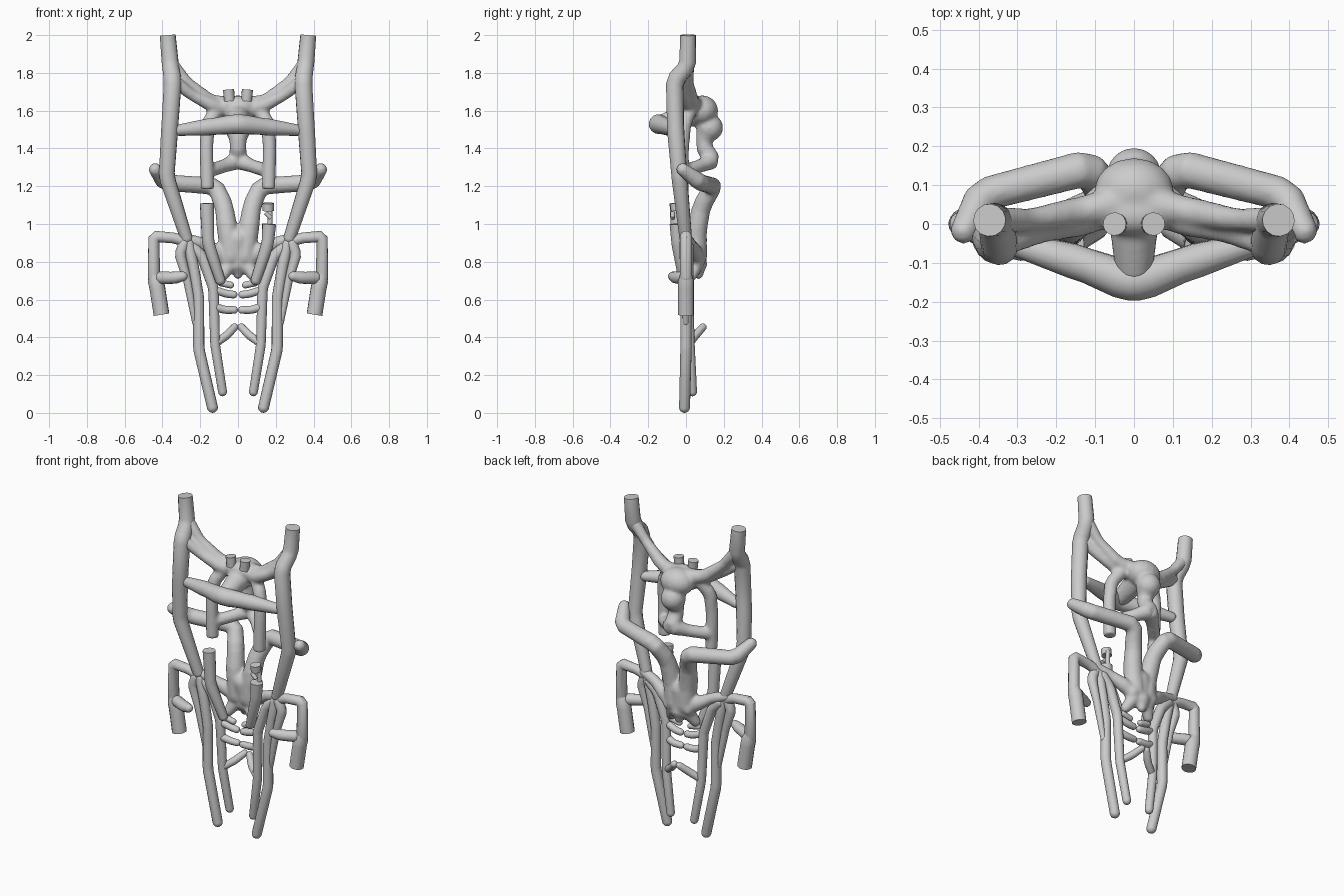
import bpy, bmesh, math
from mathutils import Vector

if "Cube" in bpy.data.objects:
    bpy.data.objects.remove(bpy.data.objects["Cube"])


def finish(name, bm, mirror, blend):
    bmesh.ops.recalc_face_normals(bm, faces=bm.faces)
    me = bpy.data.meshes.new(name)
    bm.to_mesh(me)
    bm.free()
    ob = bpy.data.objects.new(name, me)
    bpy.context.collection.objects.link(ob)
    if mirror:
        ob.modifiers.new("mirror", 'MIRROR').use_mirror_merge = False
    if blend:
        m = ob.modifiers.new("fuse", 'REMESH')
        m.mode = 'VOXEL'
        m.voxel_size = 0.01
        m.use_smooth_shade = True
        s = ob.modifiers.new("soften", 'SMOOTH')
        s.factor = 0.5
        s.iterations = 4
    bpy.context.view_layer.objects.active = ob
    ob.select_set(True)
    bpy.ops.object.shade_smooth_by_angle(angle=math.radians(40))
    ob.select_set(False)
    return ob


def sweep(bm, pts, ends="rr", n=14):
    """Round tube along (x, y, z, radius) points; ends: r = rounded, f = flat."""
    p = [Vector(q[:3]) for q in pts]
    r = [q[3] for q in pts]
    seg = [(b - a).normalized() for a, b in zip(p, p[1:])]
    stations = []
    dome = (75, 45, 20)
    if ends[0] == "r":
        for a in dome:
            a = math.radians(a)
            stations.append((p[0] + seg[0] * r[0] * (0.5 - math.sin(a)), r[0] * math.cos(a), seg[0]))
        stations.append((p[0] + seg[0] * r[0] * 0.5, r[0], seg[0]))
    else:
        stations.append((p[0], r[0], seg[0]))
    for i in range(1, len(p) - 1):
        a, b = seg[i - 1], seg[i]
        # two rings at each bend give a short bevelled elbow
        d = min(r[i] * 0.5, (p[i] - p[i - 1]).length * .3, (p[i + 1] - p[i]).length * .3)
        mid = (a + b).normalized()
        stations.append((p[i] - a * d, r[i], (a + mid).normalized()))
        stations.append((p[i] + b * d, r[i], (b + mid).normalized()))
    if ends[1] == "r":
        stations.append((p[-1] - seg[-1] * r[-1] * 0.5, r[-1], seg[-1]))
        for a in reversed(dome):
            a = math.radians(a)
            stations.append((p[-1] + seg[-1] * r[-1] * (math.sin(a) - 0.5), r[-1] * math.cos(a), seg[-1]))
    else:
        stations.append((p[-1], r[-1], seg[-1]))
    u = seg[0].orthogonal().normalized()
    rings = []
    for c, rad, t in stations:
        u = (u - t * u.dot(t)).normalized()
        v = t.cross(u)
        rings.append([bm.verts.new(c + (u * math.cos(k * math.tau / n) + v * math.sin(k * math.tau / n)) * rad)
                      for k in range(n)])
    for a, b in zip(rings, rings[1:]):
        for k in range(n):
            bm.faces.new((a[k], a[(k + 1) % n], b[(k + 1) % n], b[k]))
    bm.faces.new(rings[0])
    bm.faces.new(rings[-1])


def ball(bm, c, r, scale=(1, 1, 1)):
    vs = bmesh.ops.create_uvsphere(bm, u_segments=16, v_segments=10, radius=r)["verts"]
    for v in vs:
        v.co = Vector(c) + Vector(v.co[i] * scale[i] for i in range(3))


def part(name, paths, balls=(), mirror=True, blend=False):
    bm = bmesh.new()
    for pts, ends in paths:
        sweep(bm, pts, ends)
    for b in balls:
        ball(bm, *b)
    return finish(name, bm, mirror, blend)


# Long outer rails with open stubs on top
part("outer_rail", [([(.372, .01, 2, .042), (.358, .01, 1.84, .045), (.345, -.06, 1.76, .047),
                      (.362, -.055, 1.5, .045), (.378, -.035, 1.25, .042), (.268, 0, .91, .033)], "fr")])

# Upper body: hub, bulb, shoulder braces, neck and hanging stubs
part("upper_body", [
    ([(.36, .01, 1.86, .035), (.27, .01, 1.75, .03), (.15, .03, 1.65, .038), (0, .06, 1.62, .05)], "rr"),
    ([(.345, -.05, 1.76, .035), (.24, -.02, 1.68, .03), (.12, .01, 1.62, .038), (0, .06, 1.6, .05)], "rr"),
    ([(.1, .03, 1.62, .037), (.16, -.01, 1.53, .038), (.167, -.02, 1.4, .036), (.162, -.02, 1.185, .036)], "rf"),
    ([(0, .12, 1.5, .058), (0, .088, 1.42, .045), (0, .14, 1.335, .048), (.08, .07, 1.305, .036),
      (.16, -.01, 1.28, .036)], "rr"),
    ([(0, .08, 1.6, .07), (0, -.135, 1.53, .05)], "rr"),
], [((0, .085, 1.6), .09, (1.15, .95, .9)), ((0, .125, 1.51), .072), ((0, .025, 1.63), .055, (2, 1, .9))],
     blend=True)

# Two small open sockets on the hub
part("top_socket", [([(.045, 0, 1.65, .028), (.05, 0, 1.712, .03)], "ff")])

# Front crossbar bowed forward, in one piece
half = [(.33, -.045, 1.495, .03), (.14, -.1, 1.515, .045), (.03, -.142, 1.527, .051)]
part("front_crossbar", [(half + [(0, -.147, 1.53, .052)] + [(-x, y, z, r) for x, y, z, r in reversed(half)], "rr")],
     mirror=False)

# Lower body with bent arms reaching outward and back
part("lower_body", [
    ([(.035, .055, .8, .057), (.056, .055, .97, .055), (.075, .085, 1.1, .05), (.12, .145, 1.2, .048),
      (.39, .075, 1.22, .045), (.445, -.03, 1.298, .035)], "rr"),
    ([(0, .05, .95, .06), (0, .06, .8, .05), (0, .07, .72, .025)], "rr"),
    ([(.04, .06, .805, .052), (.1, .05, .845, .042), (.2, .02, .9, .032), (.3, 0, .93, .029)], "rr"),
    ([(.04, .06, .8, .042), (.09, .02, .71, .03)], "rr"),
], blend=True)

# Side handles: out, down, and back inward with a downward open stub
part("side_handle", [
    ([(.25, 0, .89, .027), (.33, 0, .925, .029), (.445, 0, .935, .032), (.445, 0, .7, .033)], "rr"),
    ([(.447, 0, .74, .034), (.43, 0, .68, .042), (.405, 0, .52, .042)], "rf"),
    ([(.42, -.01, .715, .034), (.34, -.05, .715, .032), (.28, -.075, .725, .025)], "rr"),
])

# Front stubs: the left socket is whole, the right one is broken
for side in (-1, 1):
    top = 1.11 if side < 0 else 1.0
    part("front_stub_left" if side < 0 else "front_stub_right", [
        ([(side * .165, -.05, top, .037), (side * .158, -.045, .9, .033),
          (side * .09, -.01, .69, .027)], "fr")], mirror=False)
part("broken_socket", [
    ([(.16, -.055, 1.11, .03), (.16, -.05, 1.07, .03)], "ff"),
    ([(.168, -.03, 1.09, .013), (.17, -.03, .98, .013)], "ff"),
    ([(.145, -.07, 1.06, .012), (.175, -.07, 1.03, .012)], "ff")], mirror=False)

# Two pairs of long legs
part("outer_leg", [([(.265, 0, .91, .03), (.235, 0, .77, .029), (.208, 0, .61, .029),
                     (.208, 0, .34, .03), (.132, -.008, .015, .029)], "rr")])
part("inner_leg", [([(.25, .01, .89, .031), (.188, .01, .825, .03), (.13, .01, .66, .028), (.121, .02, .36, .026),
                     (.08, .035, .1, .024)], "rr")])

# Tapered outer struts running down onto the outer legs
part("leg_strut", [
    ([(.28, -.005, .91, .03), (.308, -.005, .84, .029), (.268, -.005, .7, .022), (.225, 0, .47, .016)], "rr")])

# Short fingers pointing to the centre line
part("centre_fingers", [
    ([(.1, .01, .69, .018), (.03, .01, .675, .018)], "rr"),
    ([(.12, .01, .65, .021), (.06, .02, .63, .021), (.013, .02, .625, .02)], "rr"),
    ([(.12, .01, .56, .023), (.07, .02, .545, .021), (.01, .02, .545, .02)], "rr"),
    ([(.115, .02, .37, .021), (.06, .05, .41, .022), (.012, .095, .46, .02)], "rr")])
